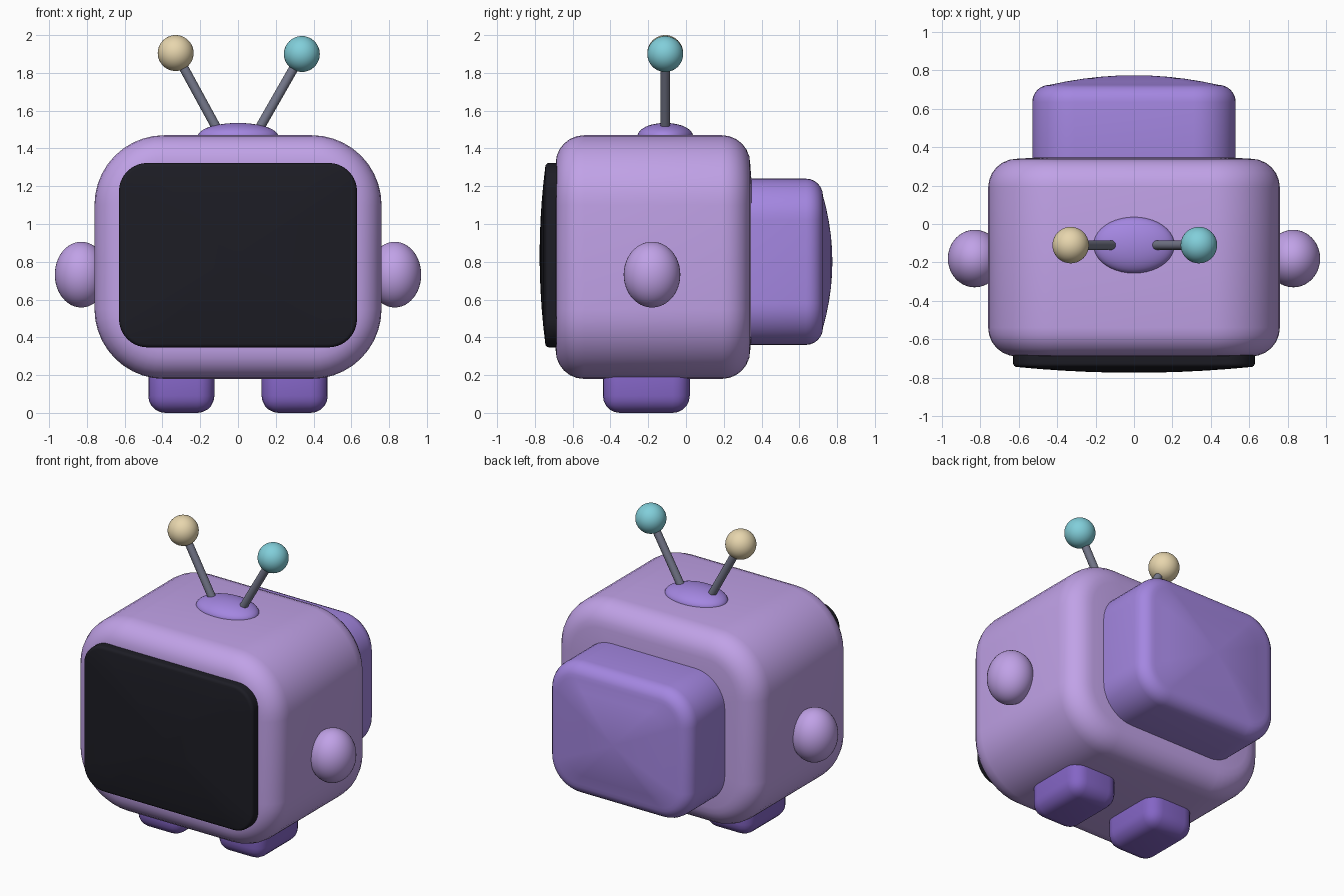
import bpy, bmesh
from math import sin, cos, pi, radians
from mathutils import Vector

if "Cube" in bpy.data.objects:
    bpy.data.objects.remove(bpy.data.objects["Cube"])


def material(name, r, g, b):
    m = bpy.data.materials.new(name)
    m.diffuse_color = (r, g, b, 1)
    m.use_nodes = True
    m.node_tree.nodes["Principled BSDF"].inputs["Base Color"].default_value = m.diffuse_color
    return m


LILAC = material("lilac", 0.53, 0.36, 0.80)
PURPLE = material("purple", 0.37, 0.24, 0.75)
VIOLET = material("violet", 0.23, 0.13, 0.56)
BLACK = material("screen black", 0.012, 0.012, 0.018)
METAL = material("metal", 0.18, 0.19, 0.26)
GOLD = material("gold", 0.80, 0.67, 0.42)
TEAL = material("teal", 0.22, 0.62, 0.70)


def finish(bm, name, mat, angle=45):
    bmesh.ops.recalc_face_normals(bm, faces=bm.faces)
    me = bpy.data.meshes.new(name)
    bm.to_mesh(me)
    bm.free()
    me.materials.append(mat)
    ob = bpy.data.objects.new(name, me)
    bpy.context.collection.objects.link(ob)
    bpy.ops.object.select_all(action='DESELECT')
    ob.select_set(True)
    bpy.context.view_layer.objects.active = ob
    bpy.ops.object.shade_smooth_by_angle(angle=radians(angle))
    return ob


def rounded_outline(hw, hh, r, seg=10):
    pts = []
    for k, (sx, sz) in enumerate([(1, 1), (-1, 1), (-1, -1), (1, -1)]):
        for i in range(seg + 1):
            a = (k + i / seg) * pi / 2
            pts.append((sx * (hw - r) + r * cos(a), sz * (hh - r) + r * sin(a)))
    return pts


def rounded_slab(name, mat, hw, hh, cz, corner, y0, y1, edge, bulge0, bulge1, seg=6):
    """Rounded rectangle swept along y, with rounded rims and domed ends."""
    bm = bmesh.new()
    rim = [(edge * (1 - sin(i / seg * pi / 2)), edge * (1 - cos(i / seg * pi / 2)))
           for i in range(seg + 1)]
    # each ring: y, inset, scale
    domes = [0.2, 0.4, 0.6, 0.8]
    rings = [(y0 - bulge0 * (1 - s * s), edge, s) for s in domes]
    rings += [(y0 + dy, ins, 1) for ins, dy in [(a, b) for a, b in rim]]
    rings += [(y1 - dy, ins, 1) for ins, dy in reversed(rim)]
    rings += [(y1 + bulge1 * (1 - s * s), edge, s) for s in reversed(domes)]
    loops = []
    for y, ins, s in rings:
        pts = rounded_outline(hw - ins, hh - ins, max(corner - ins, 0.02))
        loops.append([bm.verts.new((x * s, y, cz + z * s)) for x, z in pts])
    n = len(loops[0])
    for a, b in zip(loops, loops[1:]):
        for i in range(n):
            j = (i + 1) % n
            bm.faces.new((a[i], a[j], b[j], b[i]))
    for loop, y in ((loops[0], y0 - bulge0), (loops[-1], y1 + bulge1)):
        c = bm.verts.new((0, y, cz))
        for i in range(n):
            bm.faces.new((loop[i], loop[(i + 1) % n], c))
    return finish(bm, name, mat)


def ellipsoid(name, mat, centre, radii):
    bm = bmesh.new()
    bmesh.ops.create_uvsphere(bm, u_segments=40, v_segments=24, radius=1)
    bmesh.ops.scale(bm, vec=radii, verts=bm.verts)
    bmesh.ops.translate(bm, vec=centre, verts=bm.verts)
    return finish(bm, name, mat)


def rod(name, mat, a, b, radius):
    a, b = Vector(a), Vector(b)
    bm = bmesh.new()
    bmesh.ops.create_cone(bm, cap_ends=True, segments=20, radius1=radius,
                          radius2=radius, depth=(b - a).length)
    bmesh.ops.rotate(bm, matrix=(b - a).to_track_quat('Z', 'Y').to_matrix(), verts=bm.verts)
    bmesh.ops.translate(bm, vec=(a + b) / 2, verts=bm.verts)
    return finish(bm, name, mat)


def foot(name, mat, centre, size, r):
    bm = bmesh.new()
    bmesh.ops.create_cube(bm, size=1)
    bmesh.ops.scale(bm, vec=size, verts=bm.verts)
    bmesh.ops.bevel(bm, geom=bm.edges[:], offset=r, segments=5, profile=0.5, affect='EDGES')
    bmesh.ops.translate(bm, vec=centre, verts=bm.verts)
    return finish(bm, name, mat)


# Cabinet, rear housing and screen
rounded_slab("cabinet", LILAC, 0.76, 0.645, 0.825, 0.37, -0.69, 0.34, 0.15, 0.0, 0.02)
rounded_slab("rear_housing", PURPLE, 0.53, 0.44, 0.80, 0.22, 0.22, 0.725, 0.09, 0.0, 0.05)
rounded_slab("screen", BLACK, 0.63, 0.488, 0.835, 0.15, -0.745, -0.62, 0.02, 0.03, 0.0, 4)

# Ears, feet and antennas on both sides
for side, s, tip, ball in (("left", -1, (-0.33, -0.11, 1.905), GOLD),
                           ("right", 1, (0.338, -0.11, 1.90), TEAL)):
    ellipsoid(side + "_ear", LILAC, (s * 0.83, -0.18, 0.732), (0.14, 0.15, 0.174))
    foot(side + "_foot", VIOLET, (s * 0.30, -0.21, 0.14), (0.35, 0.46, 0.28), 0.09)
    rod(side + "_antenna", METAL, (s * 0.098, -0.11, 1.48), tip, 0.025)
    ellipsoid(side + "_antenna_ball", ball, tip, (0.095, 0.095, 0.095))

# Antenna base
ellipsoid("antenna_base", PURPLE, (0, -0.11, 1.465), (0.212, 0.147, 0.07))
